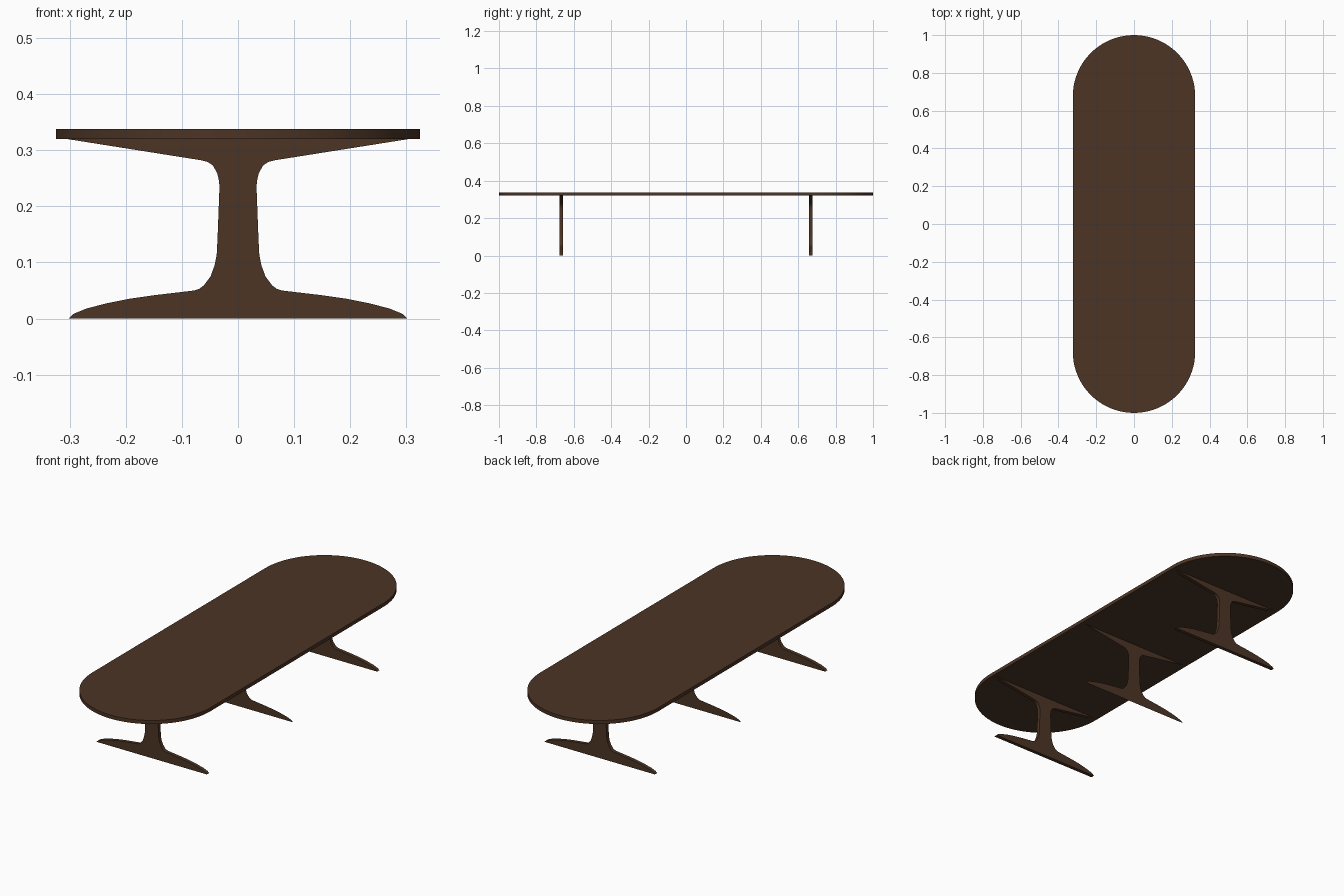
import bpy, bmesh, math

if "Cube" in bpy.data.objects:
    bpy.data.objects.remove(bpy.data.objects["Cube"])

wood = bpy.data.materials.new("dark_brown_wood")
wood.diffuse_color = (0.072, 0.035, 0.018, 1)
wood.use_nodes = True
wood.node_tree.nodes["Principled BSDF"].inputs["Base Color"].default_value = wood.diffuse_color


def extrude_outline(name, pts, vec):
    """Face from a closed outline, extruded along vec (None = flat sheet)."""
    bm = bmesh.new()
    face = bm.faces.new([bm.verts.new(p) for p in pts])
    if vec:
        ext = bmesh.ops.extrude_face_region(bm, geom=[face], use_keep_orig=True)
        new = [v for v in ext["geom"] if isinstance(v, bmesh.types.BMVert)]
        bmesh.ops.translate(bm, verts=new, vec=vec)
        bmesh.ops.recalc_face_normals(bm, faces=bm.faces)
    me = bpy.data.meshes.new(name)
    bm.to_mesh(me)
    bm.free()
    me.materials.append(wood)
    ob = bpy.data.objects.new(name, me)
    bpy.context.collection.objects.link(ob)
    bpy.context.view_layer.objects.active = ob
    bpy.ops.object.select_all(action='DESELECT')
    ob.select_set(True)
    bpy.ops.object.shade_smooth_by_angle(angle=math.radians(30))
    return ob


# Tabletop: long slab with semicircular ends
R, N = 0.324, 40
outline = []
for side, start in ((1, 0), (-1, math.pi)):
    for i in range(N + 1):
        a = start + math.pi * i / N
        outline.append((R * math.cos(a), side * (1 - R) + R * math.sin(a), 0.32))
extrude_outline("tabletop", outline, (0, 0, 0.018))

# Pedestal half profile (x, z), from top arm down to the foot tip
half = [(0.305, 0.32), (0.065, 0.282), (0.054, 0.279), (0.045, 0.273),
        (0.037, 0.259), (0.034, 0.246), (0.033, 0.235), (0.0365, 0.142),
        (0.038, 0.113), (0.042, 0.094), (0.049, 0.075), (0.061, 0.059),
        (0.069, 0.053), (0.078, 0.050), (0.146, 0.042), (0.195, 0.035),
        (0.235, 0.027), (0.271, 0.0175), (0.294, 0.008), (0.302, 0.0)]
profile = half + [(-x, z) for x, z in reversed(half)]

# End pedestals are thick boards, the middle one is a thin sheet
for name, y, t in (("front_pedestal", -0.666, 0.018),
                   ("middle_pedestal", 0.0, 0),
                   ("back_pedestal", 0.666, 0.018)):
    pts = [(x, y - t / 2, z) for x, z in profile]
    extrude_outline(name, pts, (0, t, 0) if t else None)
